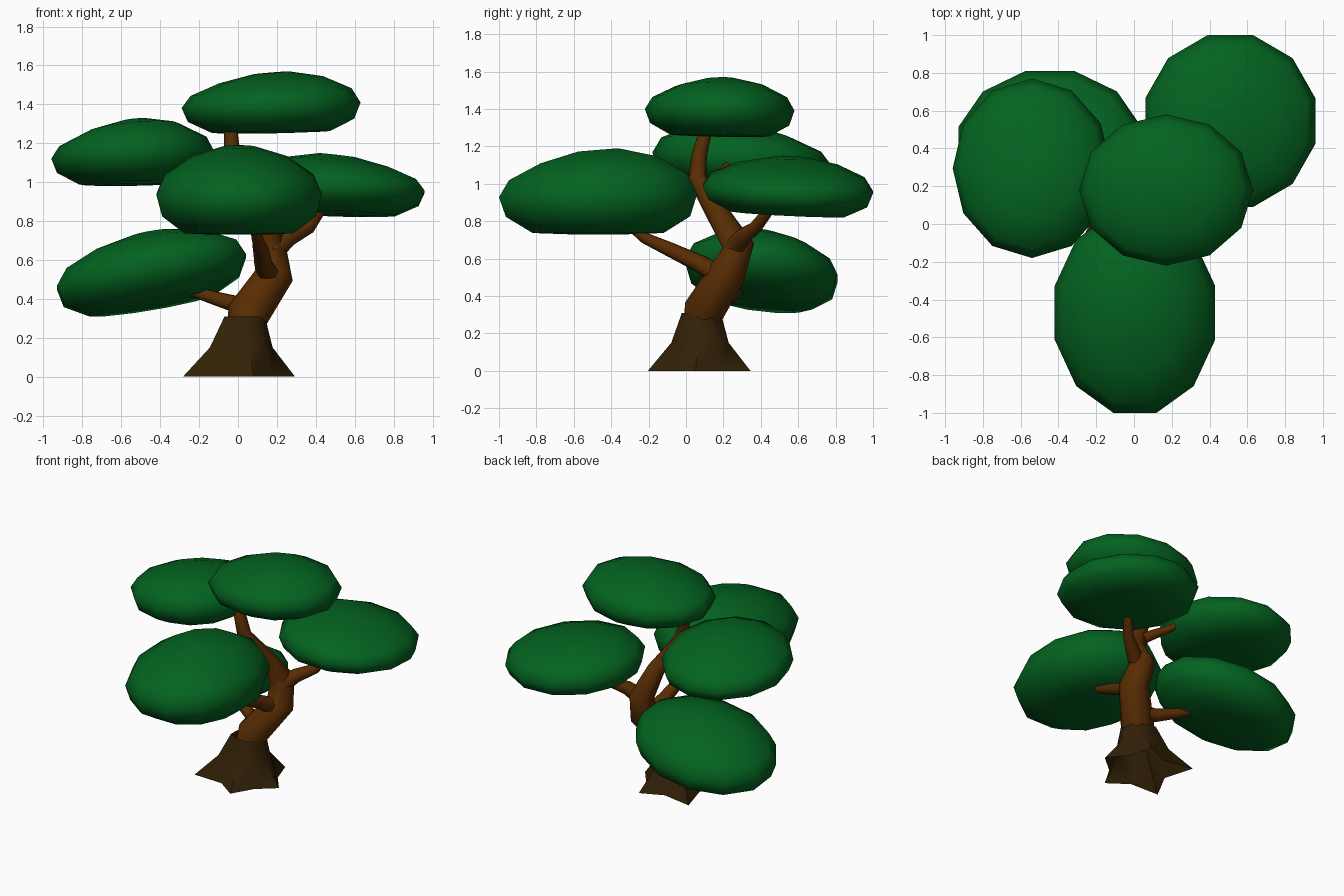
import bpy, bmesh, math
from mathutils import Vector

cube = bpy.data.objects.get("Cube")
if cube:
    bpy.data.objects.remove(cube)


def make_material(name, rgb):
    m = bpy.data.materials.new(name)
    m.use_nodes = True
    m.diffuse_color = (*rgb, 1)
    m.node_tree.nodes["Principled BSDF"].inputs["Base Color"].default_value = (*rgb, 1)
    return m


leaf = make_material("leaf green", (0.001, 0.123, 0.014))
bark = make_material("bark brown", (0.1, 0.026, 0.001))
root = make_material("dark root brown", (0.032, 0.015, 0.002))


def finish(name, bm, material, angle):
    bmesh.ops.recalc_face_normals(bm, faces=bm.faces)
    mesh = bpy.data.meshes.new(name)
    bm.to_mesh(mesh)
    bm.free()
    mesh.materials.append(material)
    ob = bpy.data.objects.new(name, mesh)
    bpy.context.collection.objects.link(ob)
    bpy.ops.object.select_all(action="DESELECT")
    ob.select_set(True)
    bpy.context.view_layer.objects.active = ob
    bpy.ops.object.shade_smooth_by_angle(angle=math.radians(angle))


def loft(rings, capped=True):
    """Skin a stack of equal point rings, capping both ends if asked."""
    bm = bmesh.new()
    loops = [[bm.verts.new(p) for p in ring] for ring in rings]
    n = len(loops[0])
    for a, b in zip(loops, loops[1:]):
        for i in range(n):
            j = (i + 1) % n
            bm.faces.new((a[i], a[j], b[j], b[i]))
    if capped:
        bm.faces.new(loops[0][::-1])
        bm.faces.new(loops[-1])
    return bm


def foliage(name, low, high, yaw, tilt, lean):
    """Flat-bottomed leaf pad fitted to a box: tilt slants all, lean only the top."""
    profile = [(.3, -1), (.66, -.97), (.93, -.58), (1, -.08), (.9, .36), (.58, .77), (.2, 1)]
    rings = []
    for r, z in profile:
        top = ((z + 1) / 2) ** 2
        ring = []
        for i in range(12):
            a = math.radians(30 * i + yaw)
            x, y = r * math.cos(a), r * math.sin(a)
            slant = (tilt[0] + top * lean[0]) * x + (tilt[1] + top * lean[1]) * y
            ring.append(Vector((x, y, z + slant)))
        rings.append(ring)
    points = [p for ring in rings for p in ring]
    for k in range(3):
        lo, hi = min(p[k] for p in points), max(p[k] for p in points)
        for p in points:
            p[k] = low[k] + (p[k] - lo) / (hi - lo) * (high[k] - low[k])
    finish(name, loft(rings), leaf, 75)


def limb(name, path, sides=8):
    """Tapered tube through (x, y, z, radius) points."""
    pts = [Vector(p[:3]) for p in path]
    rings = []
    for i, p in enumerate(pts):
        along = pts[min(i + 1, len(pts) - 1)] - pts[max(i - 1, 0)]
        turn = Vector((0, 0, 1)).rotation_difference(along.normalized())
        rings.append([p + turn @ Vector((math.cos(a), math.sin(a), 0)) * path[i][3]
                      for a in (math.tau * k / sides for k in range(sides))])
    finish(name, loft(rings), bark, 60)


# Flared root base, open below: five uneven toes that fade into a round collar
reach = [.275, .29, .35, .35, .29]
rings = []
for z, cx, spread, valley in [(0, .02, 1, .2), (.15, .025, .56, .15), (.31, .04, .36, .108)]:
    ring = []
    for i in range(10):
        a = math.radians(36 * i - 6)
        r = valley if i % 2 else spread * reach[i // 2]
        ring.append((cx + r * math.cos(a), .08 + r * math.sin(a), z))
    rings.append(ring)
finish("root_base", loft(rings, capped=False), root, 60)

# Twisting trunk and side branches
limb("trunk", [(.035, .075, .24, .09), (.05, .095, .32, .11), (.185, .22, .52, .1),
               (.16, .28, .67, .085), (.12, .17, .84, .062), (.01, .06, 1.03, .05),
               (-.03, .07, 1.15, .042), (-.04, .11, 1.3, .032)])
limb("front_branch", [(.17, .2, .5, .06), (.13, .06, .58, .047),
                      (.12, -.1, .655, .038), (.1, -.22, .71, .03), (.08, -.33, .8, .022)])
limb("left_branch", [(.17, .25, .64, .06), (.26, .3, .715, .047),
                     (.36, .37, .765, .036), (.44, .46, .88, .026)])
limb("low_right_branch", [(.1, .15, .38, .055), (-.02, .2, .375, .045),
                          (-.14, .25, .41, .035), (-.32, .33, .47, .025)])
limb("high_right_branch", [(.05, .08, .96, .04), (-.04, .14, 1.02, .033),
                           (-.13, .2, 1.07, .026), (-.2, .24, 1.12, .02)])

# Leaf pads
foliage("top_foliage", (-.29, -.22, 1.25), (.63, .58, 1.57), 0, (.05, -.05), (.2, .1))
foliage("high_right_foliage", (-.96, -.18, .98), (-.12, .77, 1.33), 0, (.05, -.12), (.25, -.3))
foliage("front_foliage", (-.42, -1, .73), (.43, .06, 1.19), 15, (0, 0), (0, .2))
foliage("left_foliage", (.06, .09, .82), (.96, 1, 1.15), 15, (-.1, -.15), (-.25, .1))
foliage("low_right_foliage", (-.93, 0, .31), (.04, .81, .76), 15, (.45, -.25), (0, 0))
